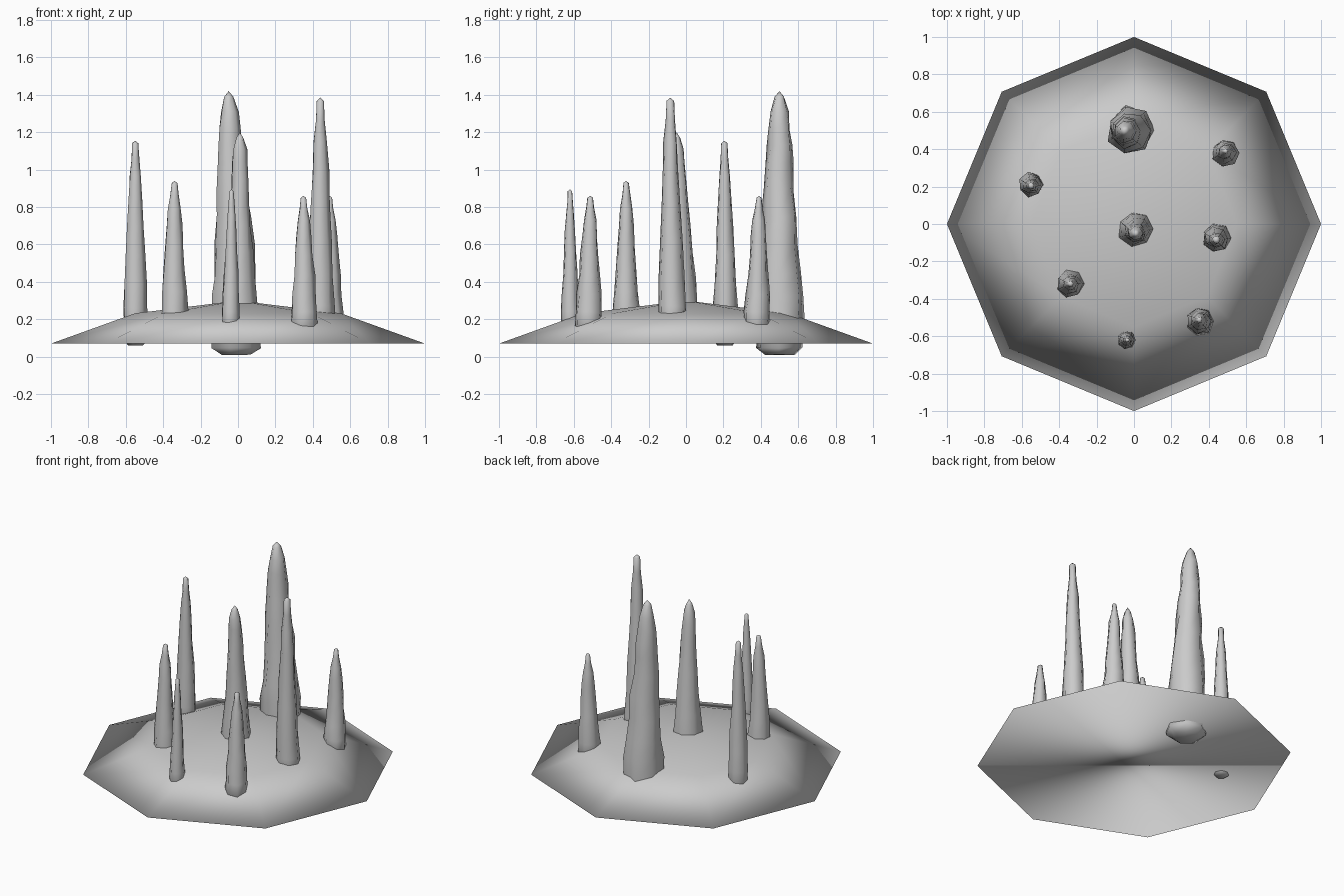
import bpy, bmesh, math, random

random.seed(4)
cube = bpy.data.objects.get("Cube")
if cube:
    bpy.data.objects.remove(cube, do_unlink=True)

stone = bpy.data.materials.new("grey_stone")
stone.use_nodes = True
GREY = (0.6, 0.6, 0.6, 1)
stone.diffuse_color = GREY
stone.node_tree.nodes["Principled BSDF"].inputs["Base Color"].default_value = GREY


def loft(name, rings, sides, tip=None, jitter=0.0):
    """Skin rings of (x, y, z, radius); close the bottom flat and the top with a point or face."""
    bm = bmesh.new()
    loops = []
    for x, y, z, r in rings:
        loop = []
        for i in range(sides):
            a = math.tau * i / sides
            rr = r * (1 + random.uniform(-jitter, jitter))
            dz = random.uniform(-jitter, jitter) * r
            loop.append(bm.verts.new((x + rr * math.cos(a), y + rr * math.sin(a), z + dz * 0.5)))
        loops.append(loop)
    for low, high in zip(loops, loops[1:]):
        for i in range(sides):
            j = (i + 1) % sides
            bm.faces.new((low[i], low[j], high[j], high[i]))
    bm.faces.new(loops[0][::-1])
    if tip:
        top = bm.verts.new(tip)
        for i in range(sides):
            bm.faces.new((loops[-1][i], loops[-1][(i + 1) % sides], top))
    else:
        bm.faces.new(loops[-1])
    for f in bm.faces:
        f.smooth = True
    mesh = bpy.data.meshes.new(name)
    bm.to_mesh(mesh)
    bm.free()
    mesh.materials.append(stone)
    obj = bpy.data.objects.new(name, mesh)
    bpy.context.collection.objects.link(obj)
    return obj


def spike(name, base, tip, radius, profile, bottom=0.1):
    """Tapered, slightly leaning rock column; profile holds (height, radius share)."""
    (bx, by), (tx, ty, tz) = base, tip
    rings = [(bx, by, bottom + 0.01, radius * 0.6)]
    for z, share in profile:
        t = max(0, (z - 0.2) / (tz - 0.2))
        rings.append((bx + (tx - bx) * t, by + (ty - by) * t, z, radius * share))
    return loft(name, rings, 7, tip, 0.09)


def taper(height, blunt, bottom=0.14):
    """Common column profile, with blunt as the radius share near the tip."""
    shares = [(0.06, 0.97), (0.2, 0.88), (0.36, 0.77), (0.52, 0.66), (0.68, 0.55),
              (0.8, 0.46), (0.9, (0.38 + blunt) / 2), (0.985, blunt)]
    return [(bottom, 1)] + [(0.2 + (height - 0.2) * t, s) for t, s in shares]


# Eight-sided mound with a flat underside
loft("mound", [(0, 0, 0.07, 1), (0, 0, 0.232, 0.55)], 8, (0, 0, 0.3))

# Tall knobbly column at the back
spike("back_column", (-0.015, 0.5), (-0.05, 0.5, 1.42), 0.13,
      [(0.05, 1), (0.18, 1), (0.32, 0.96), (0.45, 0.92), (0.6, 0.83), (0.75, 0.74),
       (0.9, 0.62), (1.03, 0.56), (1.13, 0.5), (1.22, 0.44), (1.31, 0.37), (1.39, 0.2)],
      0.0)

# Knobbly column in the middle
spike("middle_column", (0.01, -0.025), (0.01, -0.05, 1.2), 0.1,
      [(0.14, 1), (0.28, 0.94), (0.42, 0.82), (0.56, 0.7), (0.7, 0.6), (0.82, 0.53),
       (0.94, 0.47), (1.04, 0.42), (1.11, 0.37), (1.17, 0.2)])

# Slim outer columns: name, base, tip, radius, blunt share, bottom
columns = [
    ("right_column", (-0.55, 0.21), (-0.55, 0.205, 1.155), 0.067, 0.27, 0.05),
    ("front_right_column", (-0.345, -0.32), (-0.34, -0.32, 0.94), 0.076, 0.2, 0.1),
    ("left_column", (0.44, -0.075), (0.44, -0.085, 1.385), 0.08, 0.26, 0.1),
    ("back_left_column", (0.49, 0.38), (0.49, 0.39, 0.86), 0.073, 0.18, 0.1),
    ("front_left_column", (0.352, -0.52), (0.35, -0.512, 0.86), 0.075, 0.2, 0.1),
    ("front_column", (-0.04, -0.62), (-0.035, -0.62, 0.895), 0.05, 0.25, 0.1),
]
for name, base, tip, radius, blunt, bottom in columns:
    spike(name, base, tip, radius, taper(tip[2], blunt, bottom + 0.04), bottom)
